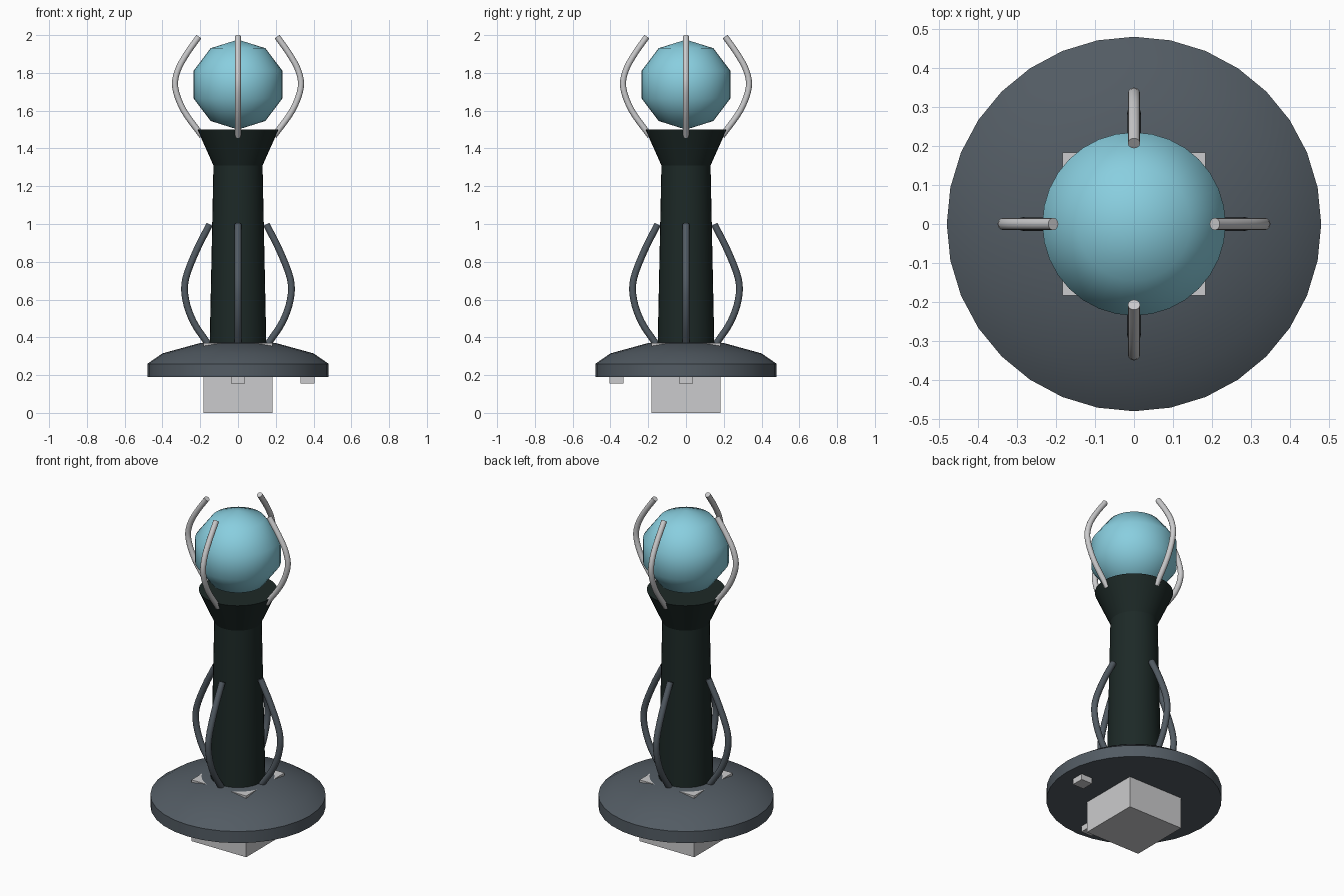
import bpy, bmesh, math
from mathutils import Matrix, Vector

cube = bpy.data.objects.get("Cube")
if cube:
    bpy.data.objects.remove(cube, do_unlink=True)


def material(name, rgb):
    m = bpy.data.materials.new(name)
    m.use_nodes = True
    m.diffuse_color = (*rgb, 1)
    m.node_tree.nodes["Principled BSDF"].inputs["Base Color"].default_value = (*rgb, 1)
    return m


slate = material("slate grey", (0.085, 0.105, 0.125))
black = material("green black", (0.012, 0.022, 0.02))
silver = material("pale grey", (0.6, 0.6, 0.61))
blue = material("sky blue", (0.25, 0.62, 0.74))


def finish(name, bm, mat, angle=None):
    bmesh.ops.recalc_face_normals(bm, faces=bm.faces)
    mesh = bpy.data.meshes.new(name)
    bm.to_mesh(mesh)
    bm.free()
    obj = bpy.data.objects.new(name, mesh)
    bpy.context.collection.objects.link(obj)
    mesh.materials.append(mat)
    if angle:
        bpy.ops.object.select_all(action='DESELECT')
        obj.select_set(True)
        bpy.context.view_layer.objects.active = obj
        bpy.ops.object.shade_smooth_by_angle(angle=math.radians(angle))
    return obj


def lathe(name, profile, mat, angle, sides=32):
    """Spin a (radius, height) profile that starts and ends on the axis."""
    bm = bmesh.new()
    verts = [bm.verts.new((r, 0, z)) for r, z in profile]
    edges = [bm.edges.new(pair) for pair in zip(verts, verts[1:])]
    bmesh.ops.spin(bm, geom=verts + edges, axis=(0, 0, 1), cent=(0, 0, 0),
                   steps=sides, angle=math.tau)
    bmesh.ops.remove_doubles(bm, verts=bm.verts, dist=0.0005)
    return finish(name, bm, mat, angle)


def box(name, center, size, mat):
    bm = bmesh.new()
    bmesh.ops.create_cube(bm, size=1, matrix=Matrix.Translation(center) @ Matrix.Diagonal((*size, 1)))
    return finish(name, bm, mat)


def prongs(name, path, radius, mat, sides=12, steps=4):
    """Four bowed tubes around the axis, each swept along a smooth (radius, height) path."""
    pts = [Vector((r, 0, z)) for r, z in path]
    ext = [2 * pts[0] - pts[1]] + pts + [2 * pts[-1] - pts[-2]]
    curve = []
    for a, b, c, d in zip(ext, ext[1:], ext[2:], ext[3:]):
        for i in range(steps):
            t = i / steps
            curve.append(b + (c - a) * t / 2 + (2 * a - 5 * b + 4 * c - d) * t * t / 2
                         + (3 * b - a - 3 * c + d) * t ** 3 / 2)
    curve.append(pts[-1])
    for k, side in enumerate(("left", "back", "right", "front")):
        bm = bmesh.new()
        rings = []
        for i, p in enumerate(curve):
            tangent = curve[min(i + 1, len(curve) - 1)] - curve[max(i - 1, 0)]
            out = Vector((0, 1, 0)).cross(tangent).normalized()
            rings.append([bm.verts.new(p + radius * (math.cos(a) * out + math.sin(a) * Vector((0, 1, 0))))
                          for a in (math.tau * j / sides for j in range(sides))])
        for lo, hi in zip(rings, rings[1:]):
            for j in range(sides):
                n = (j + 1) % sides
                bm.faces.new((lo[j], lo[n], hi[n], hi[j]))
        bm.faces.new(rings[0])
        bm.faces.new(rings[-1])
        bm.transform(Matrix.Rotation(k * math.pi / 2, 4, 'Z'))
        finish(f"{side}_{name}", bm, mat, 40)


# Square plinth and the two small feet under the disc
box("plinth", (0, 0, 0.185), (0.366, 0.366, 0.37), silver)
box("left_foot", (0.368, 0, 0.18), (0.074, 0.074, 0.05), silver)
box("front_foot", (0, -0.368, 0.18), (0.074, 0.074, 0.05), silver)

# Domed base disc
lathe("base_disc", [(0, 0.19), (0.48, 0.19), (0.48, 0.26), (0.4, 0.315),
                    (0.2, 0.37), (0, 0.376)], slate, 30)

# Tapered column with a flared top
lathe("column", [(0, 0.36), (0.15, 0.36), (0.13, 1.31), (0.215, 1.5), (0, 1.5)], black, 25)

# Orb with few rings
orb = [(0.247 * math.sin(a), 1.738 - 0.238 * math.cos(a))
       for a in (math.pi * i / 5 for i in range(6))]
lathe("orb", orb, blue, 60)

# Bowed tubes around the column and the orb
prongs("lower_prong", [(0.155, 0.36), (0.235, 0.48), (0.277, 0.6), (0.277, 0.71),
                       (0.22, 0.86), (0.15, 0.998)], 0.018, slate)
prongs("upper_prong", [(0.19, 1.465), (0.287, 1.6), (0.332, 1.72), (0.32, 1.81),
                       (0.272, 1.9), (0.207, 1.992)], 0.016, silver)
